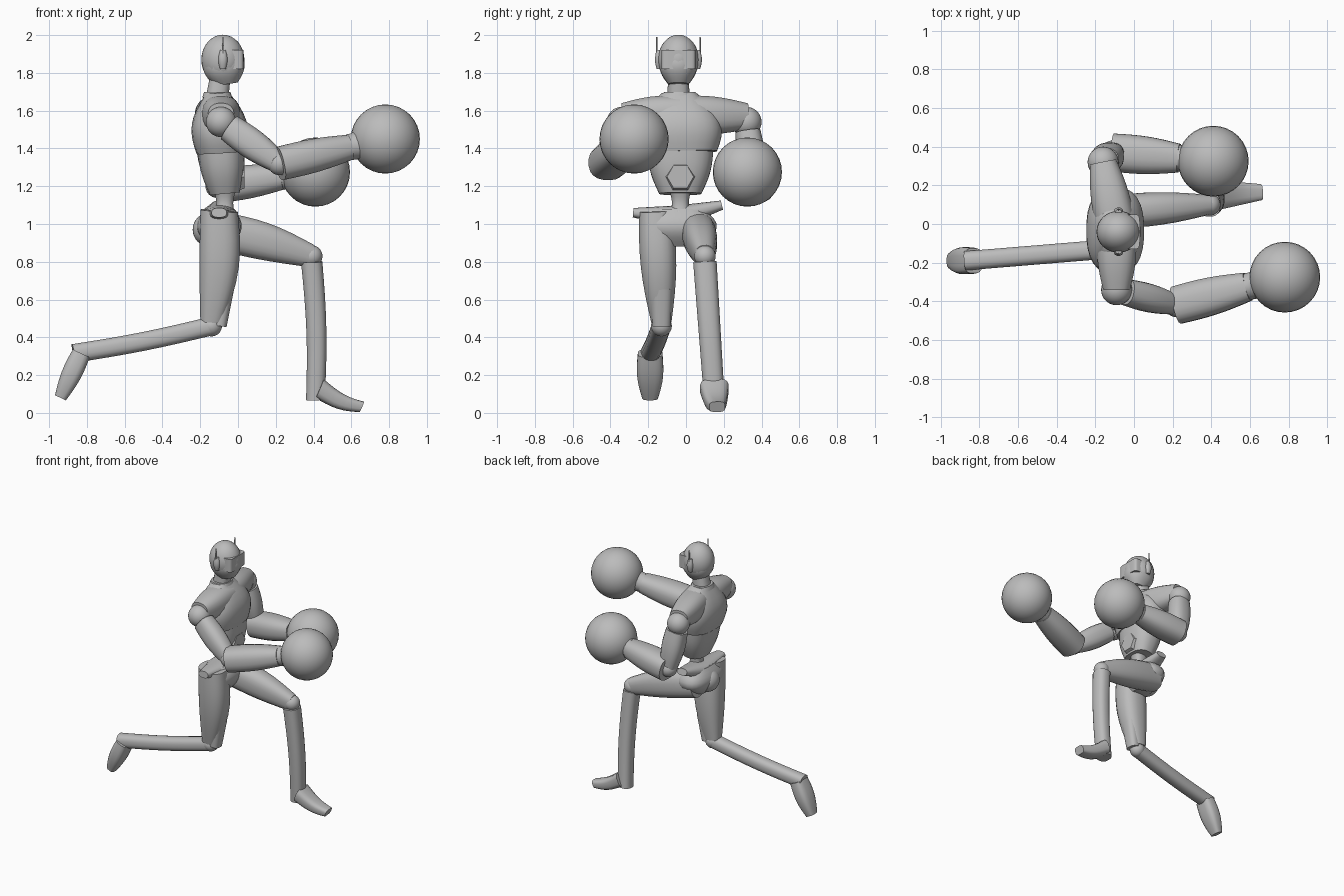
import bpy, bmesh
from math import cos, sin, pi, tau, copysign
from mathutils import Vector

cube = bpy.data.objects.get("Cube")
if cube:
    bpy.data.objects.remove(cube, do_unlink=True)

grey = bpy.data.materials.new("plain grey")
grey.use_nodes = True
grey.diffuse_color = (.5, .5, .5, 1)
grey.node_tree.nodes["Principled BSDF"].inputs["Base Color"].default_value = grey.diffuse_color

SIDEWAYS = Vector((0, 1, 0))
FORWARD = Vector((1, 0, 0))
UPWARD = Vector((0, 0, 1))


def finish(name, bm):
    """Turn a bmesh into a smooth object whose sharp edges stay crisp."""
    bmesh.ops.recalc_face_normals(bm, faces=bm.faces)
    mesh = bpy.data.meshes.new(name)
    bm.to_mesh(mesh)
    bm.free()
    mesh.materials.append(grey)
    part = bpy.data.objects.new(name, mesh)
    bpy.context.collection.objects.link(part)
    bpy.ops.object.select_all(action='DESELECT')
    part.select_set(True)
    bpy.context.view_layer.objects.active = part
    bpy.ops.object.shade_smooth_by_angle(angle=pi / 4)


def tube(name, start, end, first, last, bulge=0, flat=1, bow=Vector(),
         square=.8, sides=20, steps=8, hint=SIDEWAYS):
    """Rounded-square tube: radius runs from first to last, swelling by bulge halfway.
    The path bends by bow; flat scales the radius along the hint direction."""
    bm = bmesh.new()
    start, end = Vector(start), Vector(end)
    along = (end - start).normalized()
    side = (hint - along * hint.dot(along)).normalized()
    depth = side.cross(along)
    rings = []
    for step in range(steps + 1):
        t = step / steps
        swell = sin(pi * t)
        centre = start.lerp(end, t) + bow * swell
        radius = first + (last - first) * t + bulge * swell
        ring = []
        for k in range(sides):
            angle = tau * (k + .5) / sides
            across, over = [copysign(abs(v) ** square, v) for v in (cos(angle), sin(angle))]
            ring.append(bm.verts.new(centre + (depth * across + side * over * flat) * radius))
        rings.append(ring)
    for low, high in zip(rings, rings[1:]):
        for k in range(sides):
            n = (k + 1) % sides
            bm.faces.new((low[k], low[n], high[n], high[k]))
    bm.faces.new(rings[0])
    bm.faces.new(rings[-1])
    finish(name, bm)


def ball(name, centre, radius, stretch=(1, 1, 1)):
    bm = bmesh.new()
    bmesh.ops.create_uvsphere(bm, u_segments=32, v_segments=16, radius=radius)
    bmesh.ops.scale(bm, verts=bm.verts, vec=stretch)
    bmesh.ops.translate(bm, verts=bm.verts, vec=centre)
    finish(name, bm)


# Head and neck
face = Vector((-.08, -.04, 1.87))
throat = face - UPWARD * .2
ball("skull", face, .12, (.95, .9, 1.1))
tube("jaw", face - UPWARD * .13 + FORWARD * .02, face, .06, .11, bulge=.02, flat=.9, square=.9)
tube("neck", throat - FORWARD * .03, face, .06, .05)
tube("collar", throat - FORWARD * .03, throat + UPWARD * .03 - FORWARD * .03, .08, .07, flat=1.1)
visor = face + FORWARD * .06
tube("visor", visor - UPWARD * .05, visor + UPWARD * .05, .05, .05, flat=1.8, square=.3)
for word, way in (("left", SIDEWAYS), ("right", -SIDEWAYS)):
    ear = face + way * .1
    tube(word + "_ear_pad", ear - UPWARD * .05, ear + UPWARD * .05, .015, .015, bulge=.01, sides=12)
    tip = ear + way * .015
    tube(word + "_antenna", tip, tip + UPWARD * .12, .006, .003, sides=6, steps=1)

# Torso
belt = Vector((-.09, -.03, 1.38))
waist = Vector((-.07, -.03, 1.16))
tube("chest", belt, throat - FORWARD * .03 + UPWARD * .025, .13, .06, bulge=.05, flat=1.5, sides=28)
tube("abdomen", waist, belt, .08, .125, bulge=.01, flat=1.4, sides=24)
tube("spine", waist - UPWARD * .12, waist + UPWARD * .02, .06, .06, bulge=-.015)
navel = waist + UPWARD * .09 + FORWARD * .06
tube("belly_hexagon", navel, navel + FORWARD * .045, .09, .07, square=1, sides=6, steps=1)

# Joints
left_shoulder = Vector((-.16, .32, 1.54))
right_shoulder = Vector((-.09, -.34, 1.54))
left_hip = Vector((-.13, .06, .97))
left_knee = Vector((.39, .1, .83))
left_ankle = Vector((.41, .15, .07))
right_hip = Vector((-.1, -.16, 1.07))
right_knee = Vector((-.14, -.13, .46))
right_ankle = Vector((-.87, -.19, .315))

# Shirt sleeves bridging the chest and shoulders
chest_centre = belt + UPWARD * .2
for word, joint in (("left", left_shoulder), ("right", right_shoulder)):
    tube(word + "_sleeve", chest_centre, joint + UPWARD * .03, .1, .07, bulge=.015, hint=FORWARD)

# Pelvis with flared hip corners
pelvis = Vector((-.1, -.04, 1))
tube("pelvis", pelvis - UPWARD * .12, pelvis + UPWARD * .08, .06, .08, bulge=.05, flat=1.7, sides=24)
ball("seat", pelvis - FORWARD * .05 - UPWARD * .03, .09)
for word, corner in (("left", (-.1, .19, 1.1)), ("right", (-.1, -.28, 1.06))):
    tube(word + "_hip_flare", corner, pelvis + UPWARD * .04, .025, .06, flat=1.6, hint=FORWARD)

# Trailing right leg
tube("right_thigh", right_hip, right_knee + UPWARD * .02, .1, .06, bulge=.025, flat=.9,
     bow=FORWARD * .02)
guard = right_knee + FORWARD * .04
tube("right_knee_guard", guard, guard + UPWARD * .2 + FORWARD * .03, .04, .05, flat=1.2)
ball("right_knee_ball", right_knee, .055)
tube("right_shin", right_knee, right_ankle, .05, .05, bow=UPWARD * -.01)
right_toe = Vector((-.94, -.19, .08))
tube("right_foot", right_ankle + FORWARD * .04, right_toe, .05, .032, bulge=.012, flat=1.3,
     square=.6, sides=16)

# Planted left leg
tube("left_thigh", left_hip, left_knee, .1, .06, bulge=.02, flat=.85, bow=UPWARD * .01)
ball("left_knee_ball", left_knee, .057)
tube("left_shin", left_knee - UPWARD * .03, left_ankle, .057, .05, flat=1.1, bow=FORWARD * .015)
left_toe = Vector((.655, .165, .032))
tube("left_foot", left_ankle + UPWARD * .06 + FORWARD * .02, left_toe, .055, .03, flat=1.4,
     bow=UPWARD * -.02, square=.6, sides=16)

# Arms with round gloves
arms = (
    ("right", right_shoulder, Vector((.22, -.42, 1.32)), Vector((.78, -.275, 1.45))),
    ("left", left_shoulder, Vector((-.11, .37, 1.2)), Vector((.41, .325, 1.275))),
)
for word, shoulder, elbow, glove in arms:
    wrist = elbow.lerp(glove, .66)
    ball(word + "_shoulder_ball", shoulder, .08)
    tube(word + "_upper_arm", shoulder.lerp(elbow, .15), elbow, .075, .055, bulge=.015, flat=.9)
    ball(word + "_elbow_ball", elbow, .062)
    tube(word + "_forearm", elbow, wrist, .09, .068, bulge=.01, flat=1.1)
    tube(word + "_cuff", wrist, elbow.lerp(glove, .85), .07, .12, bulge=-.015, square=1)
    ball(word + "_glove", glove, .183)
